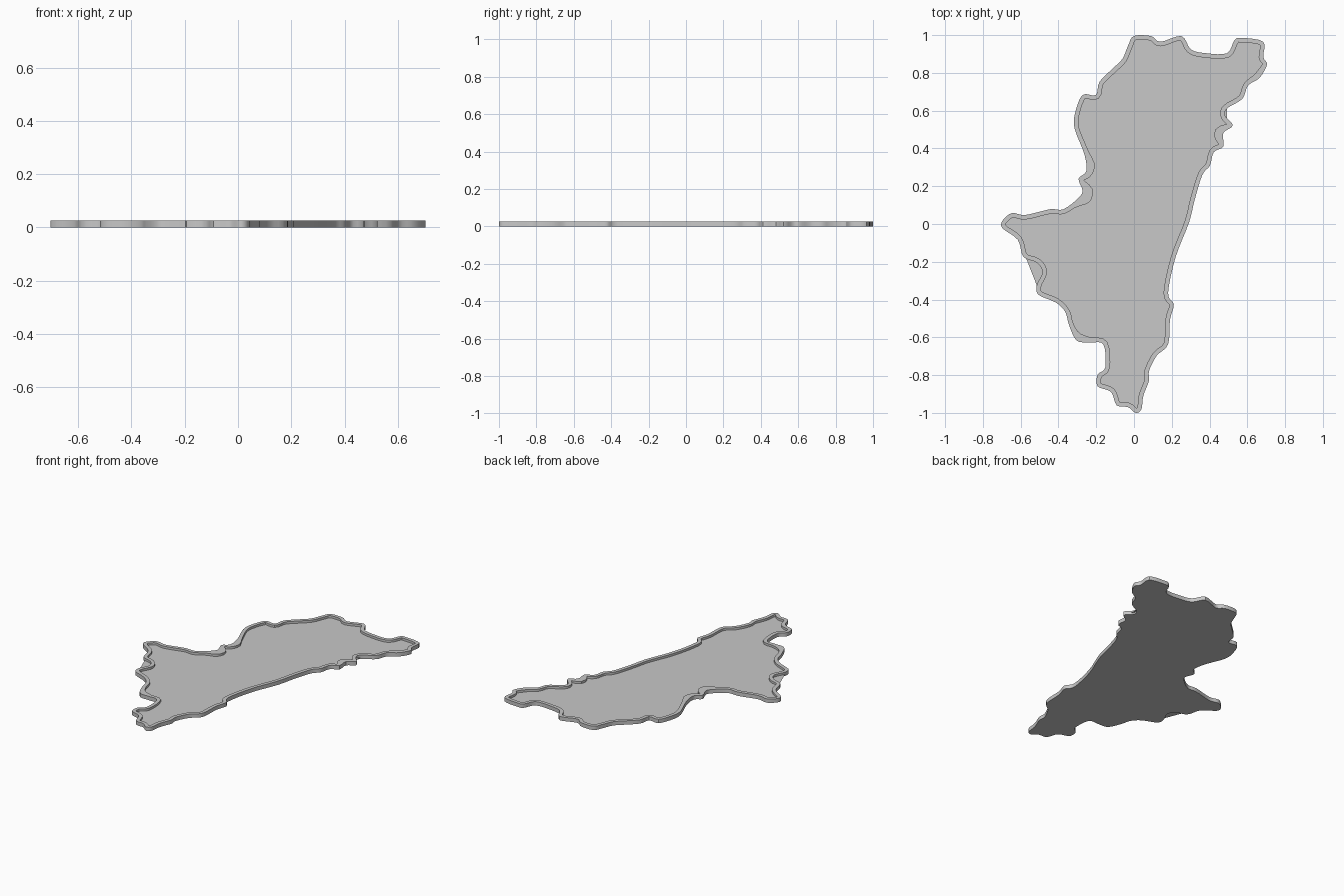
import bpy
import bmesh
import math
from mathutils import Vector

cube = bpy.data.objects.get("Cube")
if cube:
    bpy.data.objects.remove(cube, do_unlink=True)

# Main dimensions
RIM_TOP = 0.026
FLOOR_TOP = 0.011
RIM_WIDTH = 0.024
STEPS = 4

# Coastline outline in hundredths, clockwise from the back edge
OUTLINE = [
    (-1, 99), (8, 99), (13, 96), (24, 99), (29, 92), (37, 90), (48, 90),
    (52, 97), (56, 98), (67, 96), (67, 88), (69, 84), (65, 77), (59, 73),
    (56, 66), (48, 61), (47, 57), (51, 52), (46, 48), (46, 41), (41, 38),
    (39, 31), (35, 26), (31, 13), (28, 1), (21, -17), (17, -36), (20, -42),
    (18, -50), (17, -63), (11, -69), (7, -77), (7, -82), (4, -90),
    (3, -97), (0, -99), (-4, -96), (-10, -95), (-13, -88), (-20, -85),
    (-20, -79), (-16, -75), (-17, -63), (-24, -62), (-31, -61), (-35, -53),
    (-37, -46), (-42, -41), (-51, -37), (-52, -32), (-49, -25), (-52, -20),
    (-59, -17), (-62, -8), (-70, -2), (-70, 2), (-65, 6), (-58, 5),
    (-45, 8), (-38, 8), (-30, 14), (-28, 18), (-30, 24), (-26, 28),
    (-27, 37), (-32, 50), (-32, 58), (-28, 68), (-21, 68), (-19, 75),
    (-12, 82), (-7, 87), (-4, 94),
]
# Places where the rim swells inward: x, y, extra width
SWELLS = [(-0.28, 0.16, 0.035), (-0.26, 0.31, 0.02), (0.46, 0.47, 0.025),
          (-0.29, -0.61, 0.02), (0.65, 0.80, 0.012)]


def smooth_loop(points, steps):
    """Closed Catmull-Rom curve through the points."""
    n = len(points)
    result = []
    for i in range(n):
        a, b, c, d = (points[(i + k) % n] for k in (-1, 0, 1, 2))
        for s in range(steps):
            t = s / steps
            result.append(0.5 * (2 * b + (c - a) * t
                                 + (2 * a - 5 * b + 4 * c - d) * t ** 2
                                 + (3 * b - a - 3 * c + d) * t ** 3))
    return result


def inset_loop(points):
    """Move a counter-clockwise loop inward, more at the swells."""
    n = len(points)
    result = []
    for i, p in enumerate(points):
        along = (points[(i + 2) % n] - points[i - 2]).normalized()
        inward = Vector((-along.y, along.x))
        width = RIM_WIDTH
        for x, y, extra in SWELLS:
            distance = (p - Vector((x, y))).length
            width += extra * math.exp(-(distance / 0.045) ** 2)
        result.append(p + inward * width)
    return result


def ring(bm, points, z):
    return [bm.verts.new((p.x, p.y, z)) for p in points]


def bridge(bm, low, high):
    n = len(low)
    for i in range(n):
        j = (i + 1) % n
        bm.faces.new((low[i], low[j], high[j], high[i]))


def finish(bm, name, material):
    mesh = bpy.data.meshes.new(name)
    bm.to_mesh(mesh)
    bm.free()
    mesh.materials.append(material)
    obj = bpy.data.objects.new(name, mesh)
    bpy.context.collection.objects.link(obj)
    return obj


# Plain grey material
grey = bpy.data.materials.new("plain grey")
grey.use_nodes = True
colour = (0.58, 0.58, 0.58, 1)
grey.diffuse_color = colour
grey.node_tree.nodes["Principled BSDF"].inputs["Base Color"].default_value = colour

# Outline loops, fitted to the full length and centred
outer = smooth_loop([Vector(p) / 100 for p in reversed(OUTLINE)], STEPS)
xs, ys = [p.x for p in outer], [p.y for p in outer]
centre = Vector((max(xs) + min(xs), max(ys) + min(ys))) / 2
scale = 2 / (max(ys) - min(ys))
outer = [(p - centre) * scale for p in outer]
inner = inset_loop(outer)

# Land floor: top surface and underside
bm = bmesh.new()
bm.faces.new(ring(bm, outer, FLOOR_TOP))
bm.faces.new(list(reversed(ring(bm, outer, 0))))
bmesh.ops.triangulate(bm, faces=bm.faces[:])
finish(bm, "land_floor", grey)

# Raised rim: outside wall, flat top, inside wall
bm = bmesh.new()
rings = [ring(bm, outer, 0), ring(bm, outer, RIM_TOP),
         ring(bm, inner, RIM_TOP), ring(bm, inner, FLOOR_TOP)]
for low, high in zip(rings, rings[1:]):
    bridge(bm, low, high)
rim = finish(bm, "raised_rim", grey)
bpy.ops.object.select_all(action="DESELECT")
rim.select_set(True)
bpy.context.view_layer.objects.active = rim
bpy.ops.object.shade_smooth_by_angle(angle=math.radians(30))
